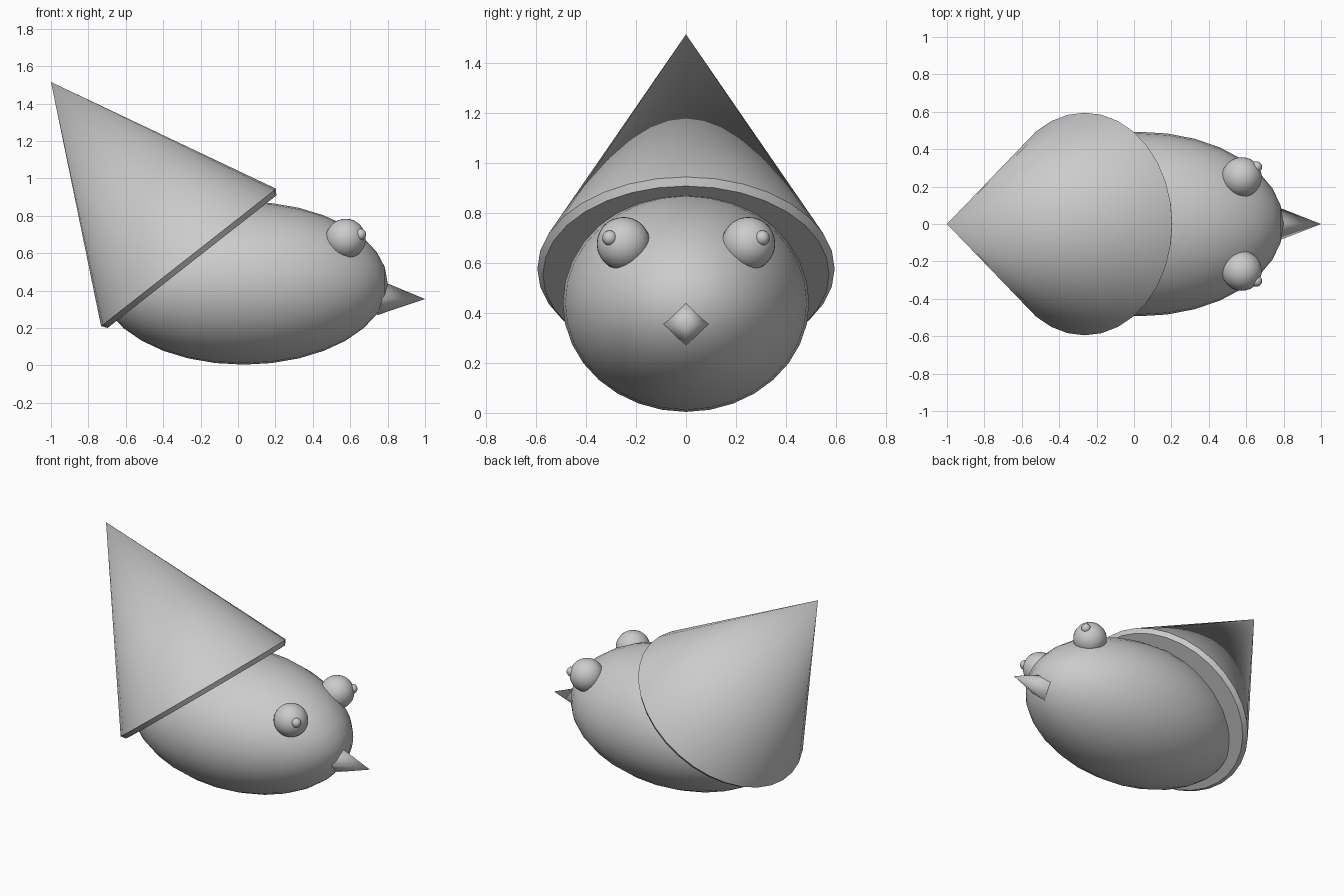
import bpy, bmesh
from math import pi, cos, sin
from mathutils import Vector

if "Cube" in bpy.data.objects:
    bpy.data.objects.remove(bpy.data.objects["Cube"])


def smooth(ob, angle=0.6):
    bpy.ops.object.select_all(action='DESELECT')
    ob.select_set(True)
    bpy.context.view_layer.objects.active = ob
    bpy.ops.object.shade_smooth_by_angle(angle=angle)


def ball(name, loc, scale, seg=32, rings=16):
    bpy.ops.mesh.primitive_uv_sphere_add(segments=seg, ring_count=rings, radius=1,
                                         location=loc, rotation=(0, pi / 2, 0))
    ob = bpy.context.object
    ob.name = name
    ob.scale = (scale[2], scale[1], scale[0])  # poles lie along x
    bpy.ops.object.transform_apply(location=False, rotation=True, scale=True)
    smooth(ob)
    return ob


def mesh_object(name, bm, angle):
    bmesh.ops.recalc_face_normals(bm, faces=bm.faces)
    me = bpy.data.meshes.new(name)
    bm.to_mesh(me)
    bm.free()
    ob = bpy.data.objects.new(name, me)
    bpy.context.collection.objects.link(ob)
    smooth(ob, angle)
    return ob


# egg-shaped body
ball("body", (0.03, 0, 0.44), (0.77, 0.493, 0.436))

# eyes and pupils, mirrored in y
for side, s in (("left", 1), ("right", -1)):
    ball("eye_" + side, (0.576, s * 0.25, 0.677), (0.107, 0.107, 0.107), 32, 16)
    ball("pupil_" + side, (0.655, s * 0.305, 0.70), (0.03, 0.03, 0.031), 16, 8)

# beak: four-sided spike rooted in the body
bm = bmesh.new()
tip = bm.verts.new((1.0, 0, 0.355))
base = [bm.verts.new(p) for p in ((0.79, 0, 0.442), (0.77, 0.09, 0.355),
                                  (0.742, 0, 0.268), (0.77, -0.09, 0.355))]
for i in range(4):
    bm.faces.new((base[i], base[(i + 1) % 4], tip))
mesh_object("beak", bm, 1.6)

# tilted hat: cone with a narrow inward-sloping rim and a flat underside
apex = Vector((-1, 0, 1.515))
centre = Vector((-0.264, 0, 0.577))
axis = (apex - centre).normalized()
across = Vector((0, 1, 0))
up = axis.cross(across)
bm = bmesh.new()
N = 32


def ring(c, r):
    return [bm.verts.new(c + r * (cos(2 * pi * i / N) * up + sin(2 * pi * i / N) * across))
            for i in range(N)]


outer = ring(centre, 0.595)
lower = ring(centre - axis * 0.029, 0.573)
top = bm.verts.new(apex)
for i in range(N):
    j = (i + 1) % N
    bm.faces.new((outer[i], outer[j], top))
    bm.faces.new((outer[i], lower[i], lower[j], outer[j]))
bm.faces.new(lower)
mesh_object("hat", bm, 0.6)
